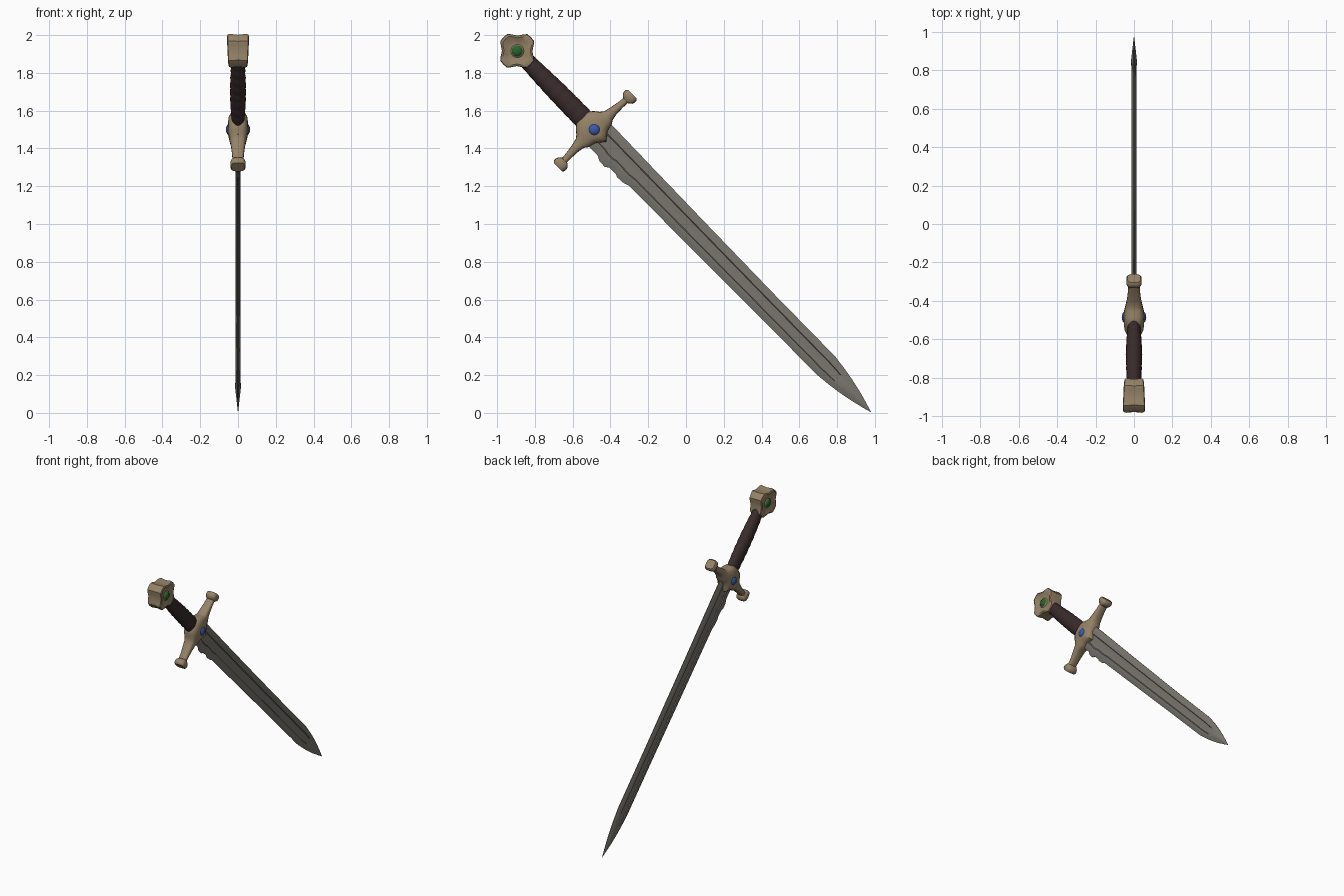
import bpy, bmesh, math
from mathutils import Vector

if "Cube" in bpy.data.objects:
    bpy.data.objects.remove(bpy.data.objects["Cube"])

# sword frame: u runs from pommel to tip, v runs across the blade, origin at the guard gem
ORIGIN = Vector((0, -0.486, 1.5))
U = Vector((0, 1.465, -1.496)).normalized()
V = Vector((0, -U.z, U.y))
X = Vector((1, 0, 0))


def P(x, u, v):
    return ORIGIN + X * x + U * u + V * v


def mat(name, rgb):
    m = bpy.data.materials.new(name)
    m.diffuse_color = (*rgb, 1)
    m.use_nodes = True
    m.node_tree.nodes["Principled BSDF"].inputs["Base Color"].default_value = m.diffuse_color
    return m


steel = mat("steel", (0.19, 0.18, 0.155))
bronze = mat("bronze", (0.30, 0.225, 0.135))
leather = mat("dark leather", (0.042, 0.024, 0.024))
blue = mat("blue gem", (0.04, 0.10, 0.42))
green = mat("green gem", (0.02, 0.13, 0.03))


def loft(name, rings, material, angle=35):
    """Skin a list of equal-length closed rings of (x, u, v) points and cap both ends."""
    bm = bmesh.new()
    rows = [[bm.verts.new(P(*p)) for p in r] for r in rings]
    n = len(rows[0])
    for a, b in zip(rows, rows[1:]):
        for i in range(n):
            j = (i + 1) % n
            bm.faces.new((a[i], a[j], b[j], b[i]))
    bm.faces.new(rows[0][::-1])
    bm.faces.new(rows[-1])
    bmesh.ops.remove_doubles(bm, verts=bm.verts, dist=1e-5)
    bmesh.ops.recalc_face_normals(bm, faces=bm.faces)
    me = bpy.data.meshes.new(name)
    bm.to_mesh(me)
    bm.free()
    me.materials.append(material)
    ob = bpy.data.objects.new(name, me)
    bpy.context.collection.objects.link(ob)
    smooth(ob, angle)
    return ob


def smooth(ob, angle):
    bpy.ops.object.select_all(action='DESELECT')
    ob.select_set(True)
    bpy.context.view_layer.objects.active = ob
    bpy.ops.object.shade_smooth_by_angle(angle=math.radians(angle))


def oval(n, power=1.0):
    """Unit superellipse points."""
    pts = []
    for i in range(n):
        t = 2 * math.pi * i / n
        c, s = math.cos(t), math.sin(t)
        pts.append((math.copysign(abs(c) ** power, c), math.copysign(abs(s) ** power, s)))
    return pts


# blade: (u, upper half width, lower half width, groove depth factor), lower edge chipped near guard
stations = [(-0.05, .082, .085, 1), (.11, .083, .083, 1), (.14, .083, .098, 1), (.18, .082, .098, 1),
            (.20, .082, .084, 1), (.25, .081, .083, 1), (.265, .081, .09, 1), (.31, .081, .087, 1),
            (.34, .080, .077, 1), (.8, .075, .073, 1), (1.3, .071, .068, 1), (1.66, .071, .066, 1),
            (1.75, .071, .066, 1), (1.84, .060, .056, .5), (1.90, .050, .047, 0),
            (1.98, .033, .031, 0), (2.05, .014, .013, 0), (2.093, .001, .001, 0)]
FRACTION = [-1, -.66, -.42, -.36, -.14, .14, .36, .42, .66, 1]
FULLER = [.002, .0115, .0125, .007, .006, .006, .007, .0125, .0115, .002]
rings = []
for u, up, low, g in stations:
    side = []
    for f, t in zip(FRACTION, FULLER):
        ridge = .002 + .016 * (1 - abs(f))
        x = t * g + ridge * (1 - g)
        if u > 1.9:
            x *= (2.1 - u) / .2
        side.append((x, u, f * (up if f > 0 else low)))
    rings.append(side + [(-x, a, v) for x, a, v in reversed(side)])
loft("blade", rings, steel, 25)

# grip: swollen oval handle with faint wrapped ripples
rings = []
for i in range(33):
    t = i / 32
    swell = math.sin(math.pi * t)
    ripple = .0012 * math.sin(t * 50)
    rx = .034 + .008 * swell + ripple
    rv = .042 + .013 * t + .004 * swell + ripple
    rings.append([(rx * a, -.51 + .44 * t, rv * b) for a, b in oval(20)])
loft("grip", rings, leather, 60)

# guard: shield shaped body with tapering arms, lofted across v
# (v, smallest u, largest u, half thickness)
half = [(0, -.098, .092, .054), (.02, -.096, .076, .054), (.045, -.09, .057, .051),
        (.068, -.07, .05, .047), (.086, -.047, .046, .043), (.105, -.032, .032, .040),
        (.14, -.024, .025, .036), (.19, -.015, .023, .031), (.24, -.010, .024, .029)]
full = [(-v, a, b, h) for v, a, b, h in half[:0:-1]] + half
rings = [[(h * c, (a + b) / 2 + (b - a) / 2 * s, v) for c, s in oval(16, .7)]
         for v, a, b, h in full]
loft("guard", rings, bronze, 45)

# flared end caps of the guard arms
for sign, label in ((1, "upper"), (-1, "lower")):
    cap = [(.225, .020, .028), (.240, .036, .037), (.250, .040, .040),
           (.266, .040, .040), (.276, .032, .034)]
    loft(label + "_guard_cap",
         [[(h * c, .008 + r * s, sign * v) for c, s in oval(16, .6)] for v, r, h in cap],
         bronze, 45)

# pommel: four-lobed block with flat lobe ends and dished faces
PU = -.583
quarter = [(.1, -.026), (.103, 0), (.1, .026), (.083, .04), (.057, .057), (.04, .083)]
outline = []
for k in range(4):
    c, s = round(math.cos(k * math.pi / 2)), round(math.sin(k * math.pi / 2))
    outline += [(a * c - b * s, a * s + b * c) for a, b in quarter]
layers = [(.4, .040), (.62, .044), (.86, .052), (.97, .048), (1, .038)]
layers += [(.95, 0)] + [(s, -x) for s, x in reversed(layers)]
loft("pommel", [[(x * (1 - 1.3 * a * s), PU + a * s, b * s) for a, b in outline]
                for s, x in layers], bronze, 40)

# round gems on both faces of guard and pommel
for label, u, x0, m in (("guard", 0, .045, blue), ("pommel", PU, .037, green)):
    for sign, side in ((1, "right"), (-1, "left")):
        for part, r, depth, material in (("gem", .031, .019, m), ("gem_setting", .037, .011, bronze)):
            bands = []
            for i in range(9):
                t = math.pi * (i + .05) / 8.1 - math.pi / 2
                bands.append([(sign * (x0 + depth * math.sin(t)), u + r * math.cos(t) * a,
                               r * math.cos(t) * b) for a, b in oval(20)])
            loft(f"{label}_{part}_{side}", bands, material, 60)
